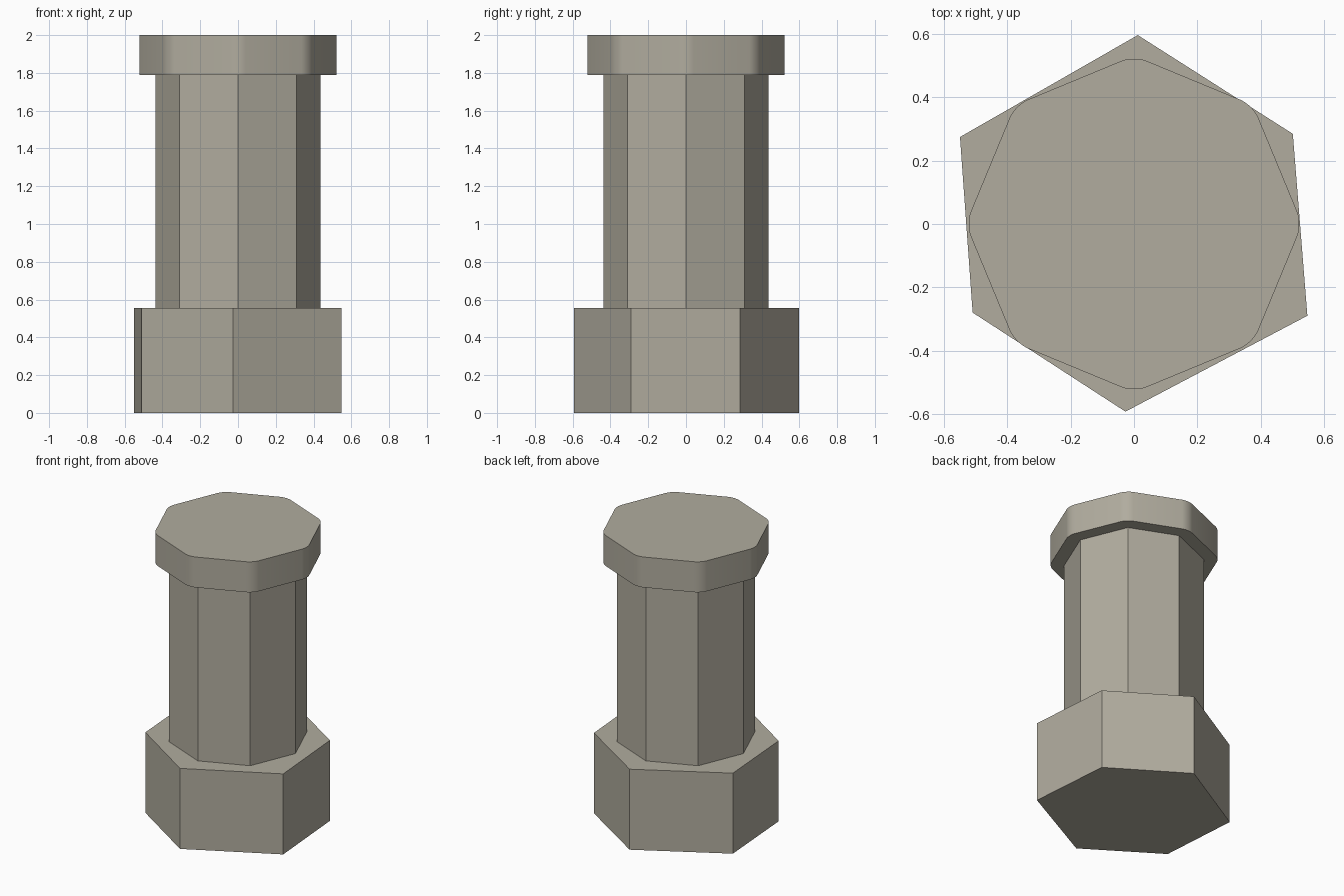
import bpy, bmesh, math

cube = bpy.data.objects.get("Cube")
if cube:
    bpy.data.objects.remove(cube, do_unlink=True)

COLOUR = (0.44, 0.415, 0.345, 1.0)
stone = bpy.data.materials.new("warm grey stone")
stone.use_nodes = True
stone.diffuse_color = COLOUR
bsdf = next(n for n in stone.node_tree.nodes if n.type == 'BSDF_PRINCIPLED')
bsdf.inputs["Base Color"].default_value = COLOUR
bsdf.inputs["Roughness"].default_value = 0.8


def octagon(radius):
    return [(radius * math.cos(i * math.pi / 4), radius * math.sin(i * math.pi / 4))
            for i in range(8)]


def prism(name, outline, bottom, top, corner=0.0):
    """Extrude an outline upward, optionally rounding its upright edges."""
    bm = bmesh.new()
    base = bm.faces.new([bm.verts.new((x, y, bottom)) for x, y in outline])
    side = bmesh.ops.extrude_face_region(bm, geom=[base], use_keep_orig=True)
    for v in side["geom"]:
        if isinstance(v, bmesh.types.BMVert):
            v.co.z = top
    if corner:
        upright = [e for e in bm.edges
                   if abs(e.verts[0].co.z - e.verts[1].co.z) > 0.01]
        bmesh.ops.bevel(bm, geom=upright, offset=corner, offset_type='OFFSET',
                        segments=5, profile=0.5, affect='EDGES')
    bmesh.ops.recalc_face_normals(bm, faces=bm.faces[:])
    mesh = bpy.data.meshes.new(name)
    bm.to_mesh(mesh)
    bm.free()
    mesh.materials.append(stone)
    obj = bpy.data.objects.new(name, mesh)
    bpy.context.collection.objects.link(obj)
    return obj


# Slightly uneven six-sided foot
foot = [(0.012, 0.597), (-0.55, 0.275), (-0.51, -0.28),
        (-0.027, -0.593), (0.548, -0.29), (0.502, 0.285)]
prism("base_block", foot, 0.0, 0.555)

# Eight-sided column
prism("shaft", octagon(0.438), 0.555, 1.79)

# Overhanging cap with softened corners
cap = prism("cap", octagon(0.532), 1.79, 2.0, corner=0.043)
bpy.ops.object.select_all(action='DESELECT')
cap.select_set(True)
bpy.context.view_layer.objects.active = cap
bpy.ops.object.shade_smooth_by_angle(angle=math.radians(30))
